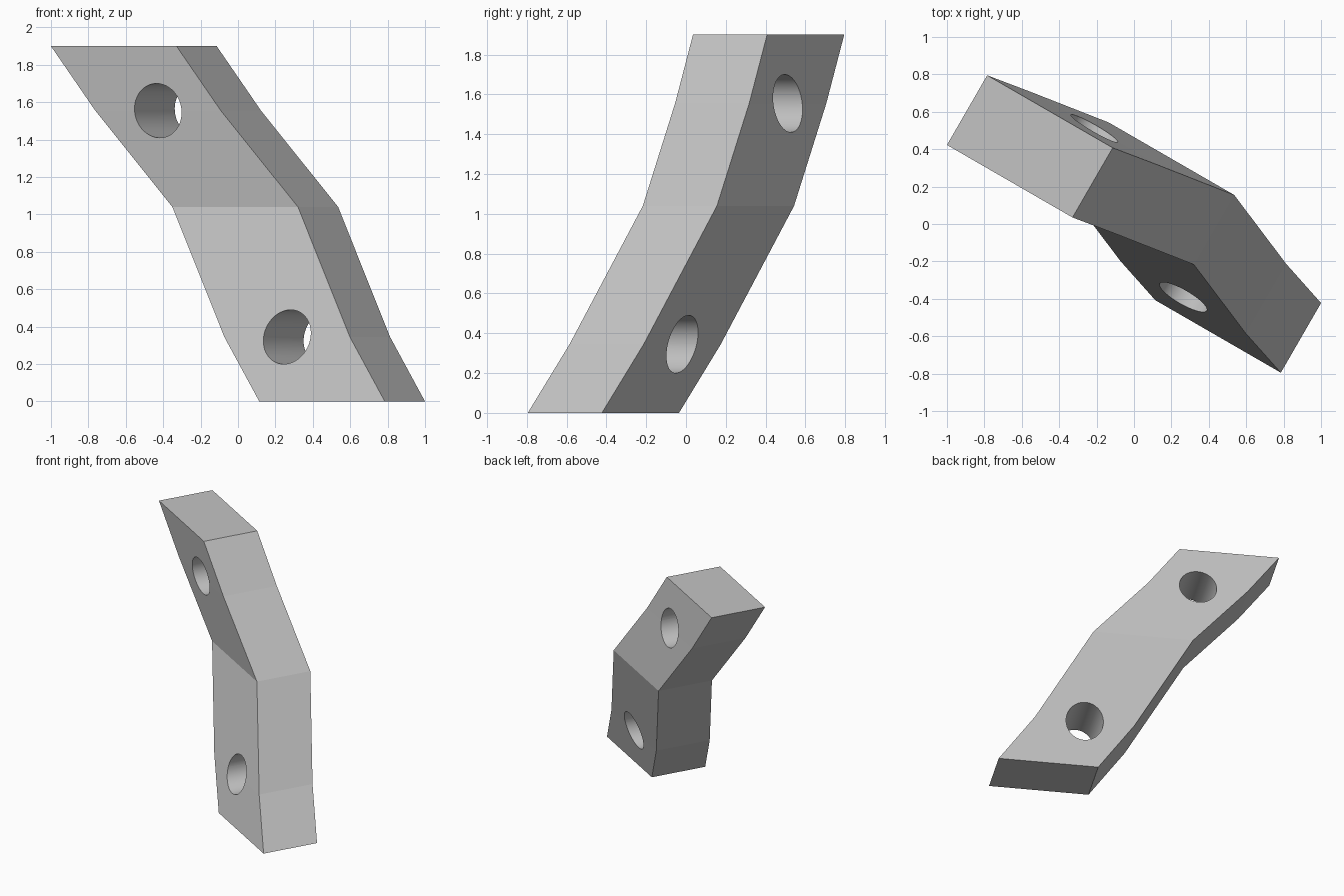
import bpy, bmesh
from math import pi, radians
from mathutils import Vector, Matrix

cube = bpy.data.objects.get("Cube")
if cube:
    bpy.data.objects.remove(cube, do_unlink=True)

TURN = Matrix.Rotation(radians(-30), 3, 'Z')
HALF_WIDTH, HALF_DEPTH = 0.3875, 0.215
HOLE_RADIUS = 0.145

# Centres of the horizontal cross-sections, bottom to top
LOWER, UPPER = (0.37, -0.205, 0.345), (-0.32, 0.325, 1.555)
CENTRES = [(0.557, -0.415, 0), LOWER, (0.0925, 0.163, 1.04),
           UPPER, (-0.557, 0.415, 1.9)]

grey = bpy.data.materials.new("light grey")
grey.use_nodes = True
grey.diffuse_color = (0.55, 0.55, 0.55, 1)
grey.node_tree.nodes["Principled BSDF"].inputs["Base Color"].default_value = grey.diffuse_color


def make_object(name, bm):
    bmesh.ops.recalc_face_normals(bm, faces=bm.faces)
    mesh = bpy.data.meshes.new(name)
    bm.to_mesh(mesh)
    bm.free()
    mesh.materials.append(grey)
    obj = bpy.data.objects.new(name, mesh)
    bpy.context.collection.objects.link(obj)
    return obj


# Bent bar: one turned rectangle swept through the cross-section centres
bm = bmesh.new()
corners = [TURN @ Vector((sx * HALF_WIDTH, sy * HALF_DEPTH, 0))
           for sx, sy in ((-1, -1), (1, -1), (1, 1), (-1, 1))]
rings = [[bm.verts.new(Vector(c) + k) for k in corners] for c in CENTRES]
for low, high in zip(rings, rings[1:]):
    for i in range(4):
        j = (i + 1) % 4
        bm.faces.new((low[i], low[j], high[j], high[i]))
bm.faces.new(rings[0])
bm.faces.new(rings[-1])
bar = make_object("bent_bar", bm)

# Round through holes, with smooth walls
for name, centre in (("lower_hole_cutter", LOWER), ("upper_hole_cutter", UPPER)):
    bm = bmesh.new()
    place = (Matrix.Translation(centre) @ TURN.to_4x4()
             @ Matrix.Rotation(pi / 2, 4, 'X'))
    bmesh.ops.create_cone(bm, cap_ends=True, segments=64, radius1=HOLE_RADIUS,
                          radius2=HOLE_RADIUS, depth=2, matrix=place)
    for face in bm.faces:
        face.smooth = len(face.verts) == 4
    cutter = make_object(name, bm)
    cutter.hide_render = True
    cut = bar.modifiers.new(name, 'BOOLEAN')
    cut.operation = 'DIFFERENCE'
    cut.solver = 'EXACT'
    cut.object = cutter
    bpy.context.view_layer.objects.active = bar
    bpy.ops.object.modifier_apply(modifier=cut.name)
    bpy.data.objects.remove(cutter, do_unlink=True)
